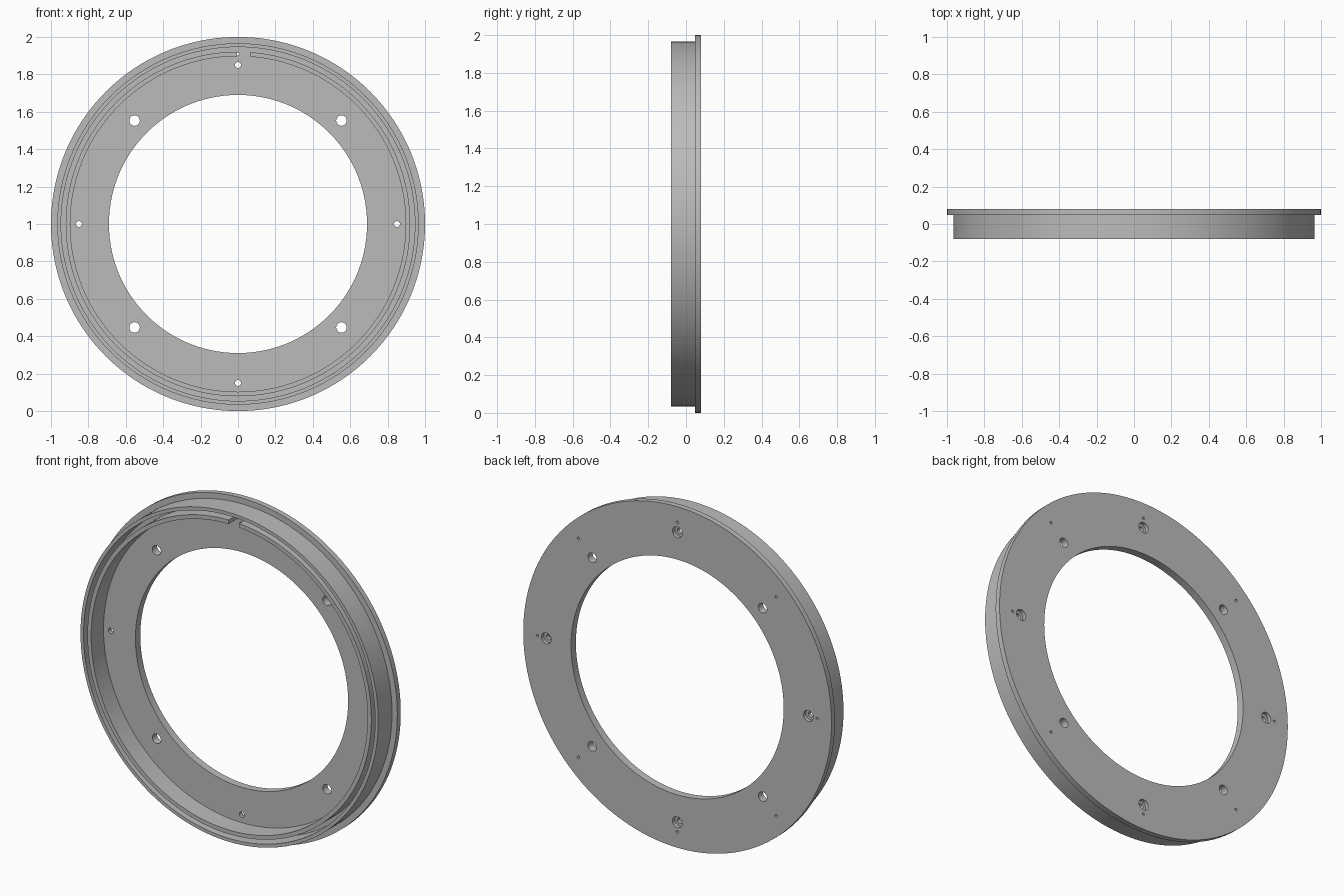
import bpy, bmesh
from math import sin, cos, pi, radians
from mathutils import Vector

cube = bpy.data.objects.get("Cube")
if cube:
    bpy.data.objects.remove(cube, do_unlink=True)

GREY = (0.5, 0.5, 0.5, 1)
grey = bpy.data.materials.new("plain grey")
grey.use_nodes = True
grey.diffuse_color = GREY
grey.node_tree.nodes["Principled BSDF"].inputs["Base Color"].default_value = GREY

CENTRE = Vector((0, 0, 1))
FRONT, FLOOR, LEDGE, BACK = -0.08, 0.035, 0.048, 0.08


def lathe(bm, profile, centre, steps):
    """Revolve a closed (radius, y) profile around the y direction."""
    rings = []
    for i in range(steps):
        a = 2 * pi * i / steps
        rings.append([bm.verts.new(centre + Vector((r * cos(a), y, r * sin(a))))
                      for r, y in profile])
    n = len(profile)
    for i in range(steps):
        p, q = rings[i], rings[(i + 1) % steps]
        for j in range(n):
            k = (j + 1) % n
            bm.faces.new((p[j], p[k], q[k], q[j]))


def drill(bm, profile, centre, steps=24):
    """Solid cutter: revolve an open profile and cap both ends."""
    rings = []
    for r, y in profile:
        rings.append([bm.verts.new(centre + Vector((r * cos(2 * pi * i / steps), y,
                                                    r * sin(2 * pi * i / steps))))
                      for i in range(steps)])
    for p, q in zip(rings, rings[1:]):
        for i in range(steps):
            k = (i + 1) % steps
            bm.faces.new((p[i], p[k], q[k], q[i]))
    bm.faces.new(rings[0])
    bm.faces.new(rings[-1])


def finish(bm, name):
    bmesh.ops.recalc_face_normals(bm, faces=bm.faces)
    mesh = bpy.data.meshes.new(name)
    bm.to_mesh(mesh)
    bm.free()
    obj = bpy.data.objects.new(name, mesh)
    bpy.context.collection.objects.link(obj)
    mesh.materials.append(grey)
    return obj


def cut(target, cutter):
    cutter.hide_render = True
    mod = target.modifiers.new("cut", "BOOLEAN")
    mod.operation, mod.solver, mod.object = "DIFFERENCE", "EXACT", cutter
    bpy.context.view_layer.objects.active = target
    bpy.ops.object.modifier_apply(modifier=mod.name)
    bpy.data.objects.remove(cutter, do_unlink=True)


def polar(radius, degrees):
    a = radians(degrees)
    return CENTRE + Vector((radius * cos(a), 0, radius * sin(a)))


# Flanged ring: back plate, outer wall, groove and inner lip
bm = bmesh.new()
lathe(bm, [(0.69, BACK), (1.0, BACK), (1.0, LEDGE), (0.966, LEDGE),
           (0.966, FRONT), (0.946, FRONT), (0.946, FLOOR), (0.921, FLOOR),
           (0.921, FRONT), (0.897, FRONT), (0.897, FLOOR), (0.69, FLOOR)],
      CENTRE, 160)
ring = finish(bm, "flanged_ring")

# Gap in the inner lip at the top
bm = bmesh.new()
bmesh.ops.create_cube(bm, size=1)
for v in bm.verts:
    v.co = Vector((0.03 + v.co.x * 0.07, FLOOR - 0.1 + v.co.y * 0.2, 1.908 + v.co.z * 0.06))
cut(ring, finish(bm, "lip_gap_cutter"))

# Mounting holes, counterbored screw holes and small pin holes
bm = bmesh.new()
for i in range(4):
    drill(bm, [(0.028, 0), (0.028, 0.1)], polar(0.782, 45 + 90 * i))
    drill(bm, [(0.016, 0), (0.016, 0.058), (0.032, 0.058), (0.032, 0.1)],
          polar(0.85, 90 * i))
for i in range(8):
    drill(bm, [(0.008, 0.01), (0.008, 0.1)], polar(0.908, 45 * i), 12)
cut(ring, finish(bm, "hole_cutter"))

# Smooth round walls with crisp rims
bpy.ops.object.select_all(action="DESELECT")
ring.select_set(True)
bpy.context.view_layer.objects.active = ring
bpy.ops.object.shade_smooth_by_angle(angle=radians(35))
